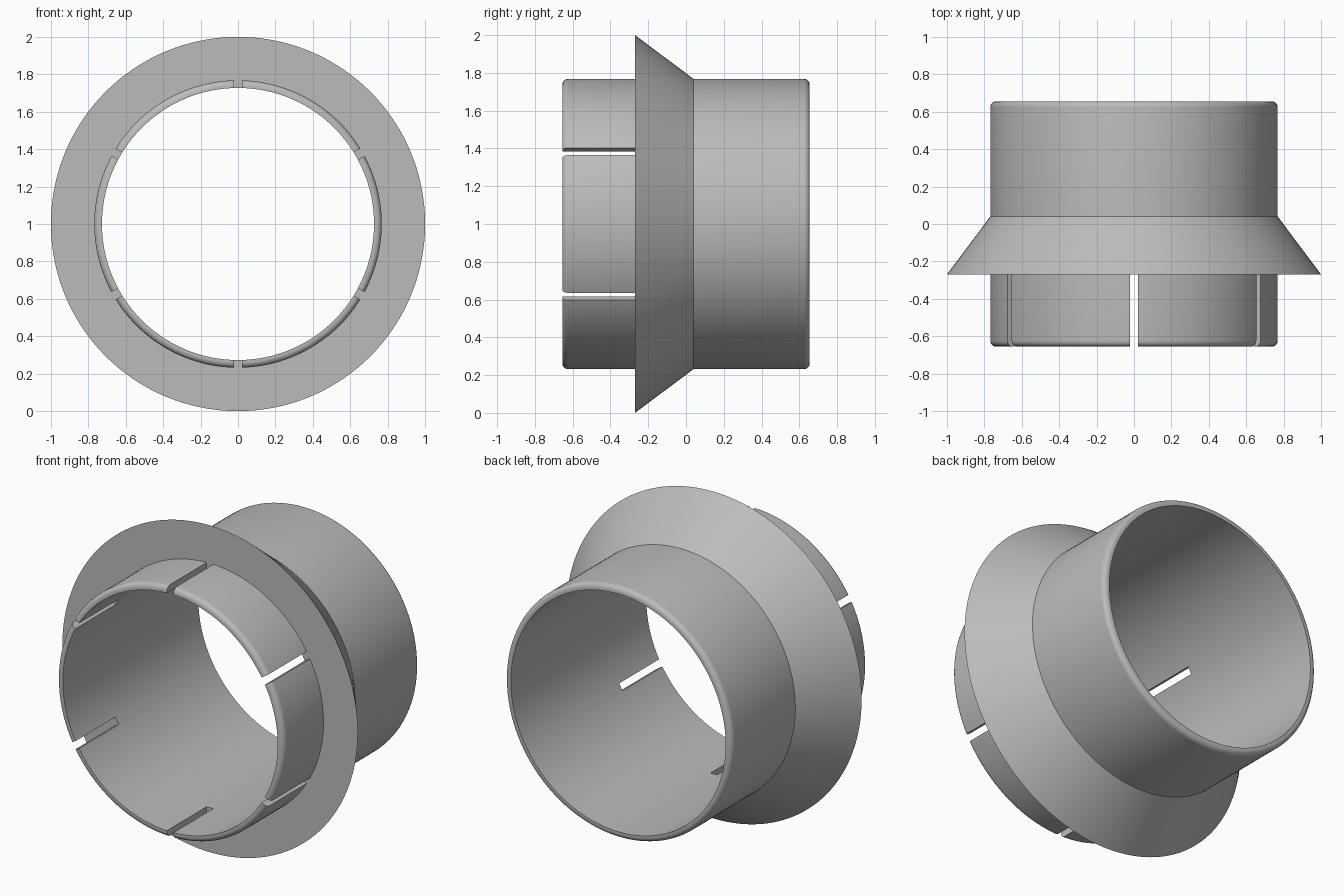
import bpy, bmesh
from math import sin, cos, pi, radians
from mathutils import Matrix, Vector

if "Cube" in bpy.data.objects:
    bpy.data.objects.remove(bpy.data.objects["Cube"], do_unlink=True)

HALF = 0.655            # half of the sleeve length
OUTER, BORE = 0.768, 0.727
FLANGE_FRONT, FLANGE_BACK = -0.27, 0.04
FILLET = 0.03
SLOT_WIDTH = 0.045
SEGMENTS = 144

grey = bpy.data.materials.new("plain grey")
grey.use_nodes = True
colour = (0.5, 0.5, 0.5, 1)
grey.diffuse_color = colour
grey.node_tree.nodes["Principled BSDF"].inputs["Base Color"].default_value = colour


def make_object(name, bm):
    bmesh.ops.recalc_face_normals(bm, faces=bm.faces)
    mesh = bpy.data.meshes.new(name)
    bm.to_mesh(mesh)
    bm.free()
    mesh.materials.append(grey)
    obj = bpy.data.objects.new(name, mesh)
    bpy.context.collection.objects.link(obj)
    return obj


def fillet(end):
    """Rounded outer corner, from the end face round to the outer wall."""
    arc = [i * pi / 2 / 6 for i in range(7)]
    return [(OUTER - FILLET + FILLET * sin(a), end * (HALF - FILLET + FILLET * cos(a)))
            for a in arc]


# Sleeve with conical flange: one closed (radius, y) profile turned about y
profile = [(BORE, -HALF)] + fillet(-1)
profile += [(OUTER, FLANGE_FRONT), (1, FLANGE_FRONT), (OUTER, FLANGE_BACK)]
profile += fillet(1)[::-1] + [(BORE, HALF)]

bm = bmesh.new()
rings = []
for s in range(SEGMENTS):
    a = 2 * pi * s / SEGMENTS
    rings.append([bm.verts.new((r * cos(a), y, 1 + r * sin(a))) for r, y in profile])
for s in range(SEGMENTS):
    here, there = rings[s - 1], rings[s]
    for i in range(len(profile)):
        bm.faces.new((here[i - 1], here[i], there[i], there[i - 1]))
sleeve = make_object("flanged_sleeve", bm)

# Six slots splitting the front of the sleeve into spring tabs
bm = bmesh.new()
for k in range(6):
    turn = Matrix.Translation((0, 0, 1)) @ Matrix.Rotation(radians(60 * k), 4, "Y")
    box = bmesh.ops.create_cube(bm, size=1)["verts"]
    for v in box:
        v.co = turn @ Vector((v.co.x * SLOT_WIDTH,
                              FLANGE_FRONT if v.co.y > 0 else -HALF - 0.1,
                              0.75 + v.co.z * 0.2))
cutter = make_object("slot_cutter", bm)
cutter.hide_render = True

cut = sleeve.modifiers.new("slots", "BOOLEAN")
cut.operation = "DIFFERENCE"
cut.solver = "EXACT"
cut.object = cutter

bpy.ops.object.select_all(action="DESELECT")
sleeve.select_set(True)
bpy.context.view_layer.objects.active = sleeve
bpy.ops.object.modifier_apply(modifier=cut.name)
bpy.data.objects.remove(cutter, do_unlink=True)
bpy.ops.object.shade_smooth_by_angle(angle=radians(25))
